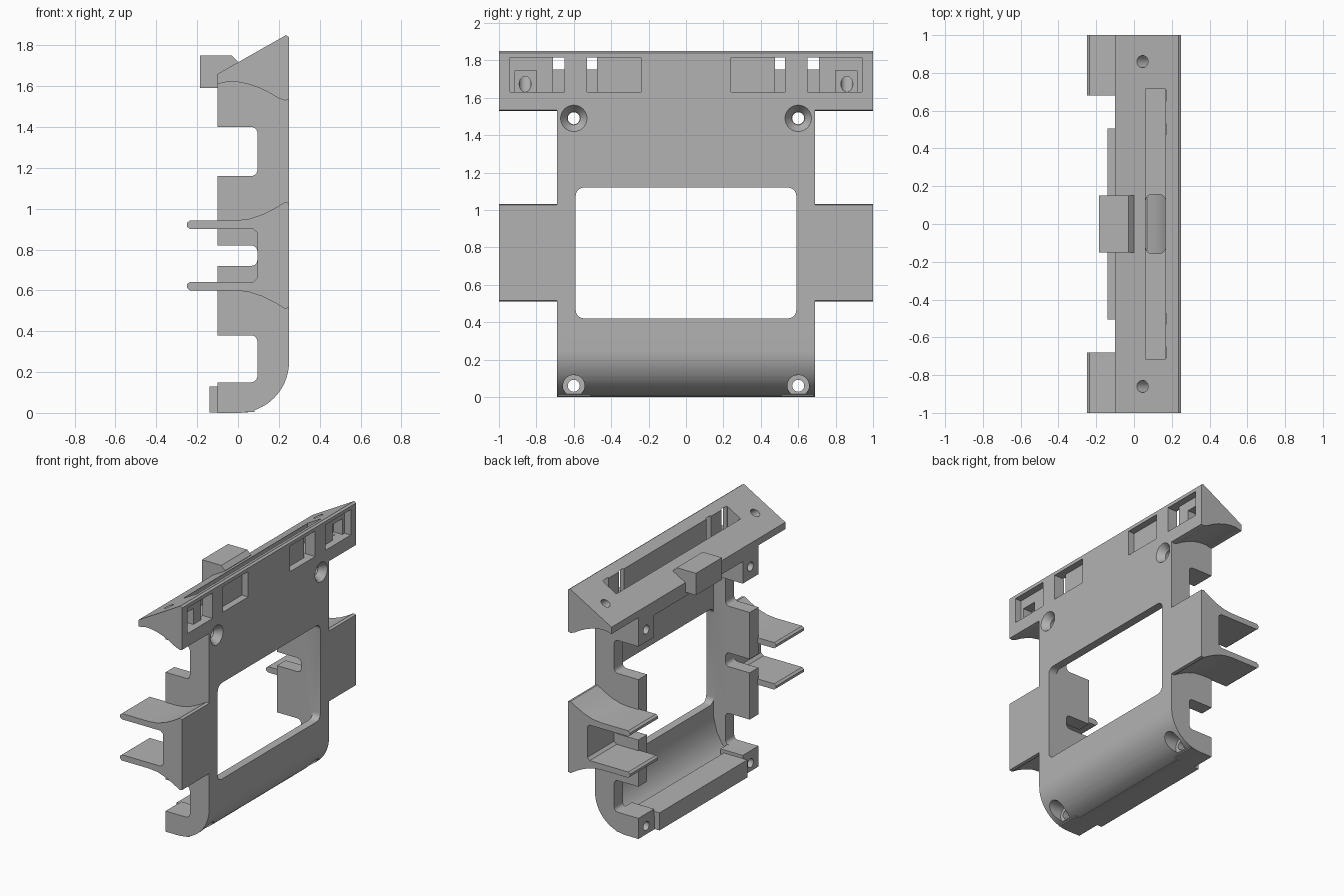
import bpy, bmesh, math
from mathutils import Vector

cube = bpy.data.objects.get("Cube")
if cube:
    bpy.data.objects.remove(cube, do_unlink=True)

GREY = (0.45, 0.45, 0.45, 1)
mat = bpy.data.materials.new("plain grey")
mat.use_nodes = True
mat.diffuse_color = GREY
mat.node_tree.nodes["Principled BSDF"].inputs["Base Color"].default_value = GREY


def finish(name, bm):
    bmesh.ops.recalc_face_normals(bm, faces=bm.faces)
    mesh = bpy.data.meshes.new(name)
    bm.to_mesh(mesh)
    bm.free()
    mesh.materials.append(mat)
    ob = bpy.data.objects.new(name, mesh)
    bpy.context.collection.objects.link(ob)
    return ob


def prism(name, profile, y0, y1):
    """Extrude an x-z profile along y."""
    bm = bmesh.new()
    face = bm.faces.new([bm.verts.new((x, y0, z)) for x, z in profile])
    out = bmesh.ops.extrude_face_region(bm, geom=[face])
    moved = [v for v in out["geom"] if isinstance(v, bmesh.types.BMVert)]
    bmesh.ops.translate(bm, verts=moved, vec=(0, y1 - y0, 0))
    return finish(name, bm)


def box(name, x0, x1, y0, y1, z0, z1):
    return prism(name, [(x0, z0), (x1, z0), (x1, z1), (x0, z1)], min(y0, y1), max(y0, y1))


def rod(name, start, end, r0, r1):
    """Cylinder or cone between two points."""
    a, b = Vector(start), Vector(end)
    bm = bmesh.new()
    bmesh.ops.create_cone(bm, cap_ends=True, segments=32, radius1=r0, radius2=r1, depth=(b - a).length)
    bm.transform((b - a).to_track_quat("Z", "Y").to_matrix().to_4x4())
    bmesh.ops.translate(bm, verts=bm.verts, vec=(a + b) / 2)
    return finish(name, bm)


def bevel_along(ob, axis, width):
    """Round only the edges that run along one axis."""
    bm = bmesh.new()
    bm.from_mesh(ob.data)
    edges = [e for e in bm.edges
             if abs((e.verts[0].co - e.verts[1].co).normalized()[axis]) > 0.99]
    bmesh.ops.bevel(bm, geom=edges, offset=width, segments=5, profile=0.5, affect="EDGES")
    bm.to_mesh(ob.data)
    bm.free()
    return ob


def combine(target, tools, operation):
    bpy.context.view_layer.objects.active = target
    for tool in tools:
        tool.hide_render = True
        mod = target.modifiers.new(operation, "BOOLEAN")
        mod.operation, mod.solver, mod.object = operation, "EXACT", tool
        bpy.ops.object.modifier_apply(modifier=mod.name)
        bpy.data.objects.remove(tool, do_unlink=True)


def arc(radius, steps=16):
    """Quarter round of the lower outer corner."""
    turns = [i / steps * math.pi / 2 for i in range(steps + 1)]
    return [(radius * math.sin(t), 0.25 - radius * math.cos(t)) for t in turns]


# Tray shell with a rounded lower edge
shell = prism("tray_shell", [(-0.1, 0)] + arc(0.25) + [(0.25, 1.7), (-0.1, 1.62)], -0.69, 0.69)

# Hollow interior, front window and the side notches
cavity = prism("cavity", [(-0.3, 0.1), (0.07, 0.1), (0.12, 0.14), (0.165, 0.22), (0.19, 0.32),
                          (0.19, 1.56), (-0.3, 1.56)], -0.59, 0.59)
window = bevel_along(box("window", 0.1, 0.4, -0.59, 0.59, 0.42, 1.12), 0, 0.045)
cuts = [cavity, window]
for z0, z1 in ((0.15, 0.38), (0.72, 0.82), (1.16, 1.40)):
    cuts.append(bevel_along(box("notch", -0.4, 0.095, -0.8, 0.8, z0, z1), 1, 0.03))
combine(shell, cuts, "DIFFERENCE")

# Corner screw blocks, lower lip, top cap and latch block
cap_profile = [(-0.1, 1.61), (-0.05, 1.622), (0, 1.62), (0.05, 1.61), (0.1, 1.593), (0.15, 1.57),
               (0.2, 1.54), (0.23, 1.53), (0.25, 1.535), (0.25, 1.84), (0.235, 1.85), (-0.1, 1.66)]
parts = [prism("top_cap", cap_profile, -1, 1),
         box("lower_lip", -0.14, 0.05, -0.505, 0.505, 0.002, 0.13),
         prism("latch_block", [(-0.185, 1.59), (0, 1.59), (0, 1.72), (-0.03, 1.75), (-0.185, 1.75)],
               -0.15, 0.15)]
# Side wing: flared web and two rounded prongs
lower = [(0.25, 0.515), (0.23, 0.51), (0.18, 0.54), (0.12, 0.57), (0.05, 0.593), (-0.02, 0.6),
         (-0.235, 0.6), (-0.25, 0.612), (-0.25, 0.63), (-0.235, 0.642), (0.075, 0.642), (0.095, 0.66)]
wing_profile = lower + [(x, 1.542 - z) for x, z in reversed(lower)]
for s in (-1, 1):
    parts += [box("upper_block", -0.1, 0.22, s * 0.51, s * 0.685, 1.40, 1.61),
              box("lower_block", -0.1, 0.08, s * 0.51, s * 0.685, 0.005, 0.15),
              prism("side_wing", wing_profile, min(s * 0.68, s), max(s * 0.68, s))]
combine(shell, parts, "UNION")

# Long slot in the sloping top, with an opening down into the tray
cuts = [box("top_slot", 0.06, 0.168, -0.715, 0.715, 1.62, 1.95),
        bevel_along(box("cable_opening", 0.062, 0.166, -0.155, 0.155, 1.5, 1.7), 2, 0.03)]
for s in (-1, 1):
    y = s * 0.6
    # Screw holes with countersinks
    cuts += [rod("upper_hole", (-0.3, y, 1.49), (0.4, y, 1.49), 0.032, 0.032),
             rod("upper_sink", (0.2, y, 1.49), (0.252, y, 1.49), 0.035, 0.072),
             rod("lower_hole", (-0.3, y, 0.06), (0.4, y, 0.06), 0.032, 0.032),
             rod("lower_sink", (0.09, y, 0.06), (0.4, y, 0.06), 0.058, 0.058),
             # Face pockets, each with a through strip beside the slot
             box("inner_pocket", 0.2, 0.3, s * 0.24, s * 0.53, 1.63, 1.815),
             box("outer_pocket", 0.2, 0.3, s * 0.65, s * 0.94, 1.63, 1.815),
             box("inner_strip", 0.15, 0.3, s * 0.475, s * 0.53, 1.63, 1.815),
             box("outer_strip", 0.15, 0.3, s * 0.65, s * 0.71, 1.63, 1.815),
             box("nut_recess", 0.13, 0.3, s * 0.80, s * 0.915, 1.63, 1.745),
             rod("sloped_hole", (-0.05, s * 0.86, 1.82), (0.17, s * 0.86, 1.64), 0.032, 0.032)]
combine(shell, cuts, "DIFFERENCE")

# Smooth curves, keep crisp edges
bpy.ops.object.select_all(action="DESELECT")
shell.select_set(True)
bpy.context.view_layer.objects.active = shell
bpy.ops.object.shade_smooth_by_angle(angle=math.radians(30))
